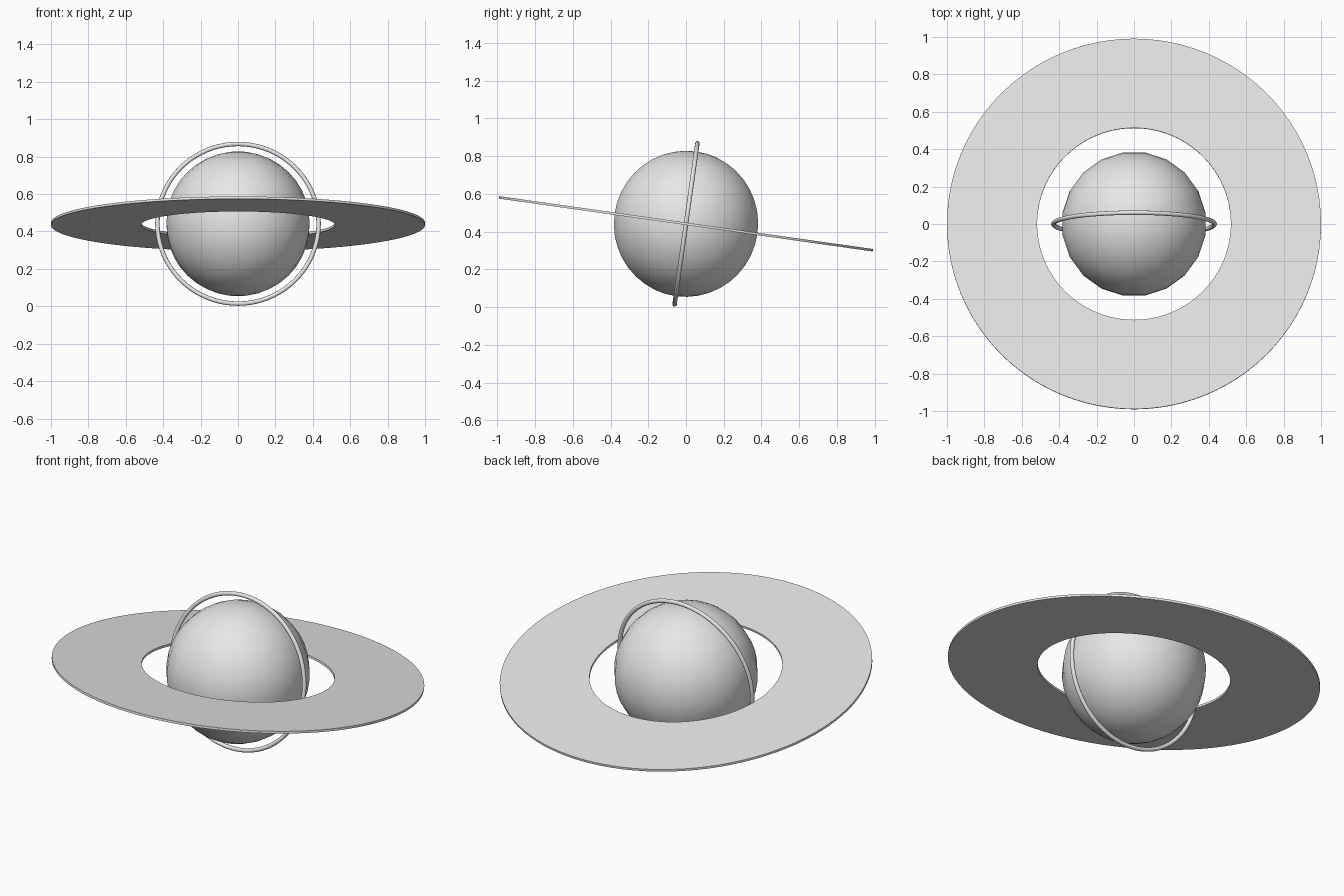
import bpy
import bmesh
import math
from mathutils import Matrix

cube = bpy.data.objects.get("Cube")
if cube:
    bpy.data.objects.remove(cube, do_unlink=True)

CENTER_Z = 0.441
TILT = math.radians(-8.05)

grey = bpy.data.materials.new("light_grey")
grey.use_nodes = True
grey.diffuse_color = (0.8, 0.8, 0.8, 1)
grey.node_tree.nodes["Principled BSDF"].inputs["Base Color"].default_value = (0.8, 0.8, 0.8, 1)


def finish(obj, name, tilt, angle):
    """Name, place, colour and shade the active part."""
    obj.name = name
    obj.location = (0, 0, CENTER_Z)
    obj.rotation_euler = (tilt, 0, 0)
    obj.data.materials.clear()
    obj.data.materials.append(grey)
    bpy.ops.object.select_all(action="DESELECT")
    obj.select_set(True)
    bpy.context.view_layer.objects.active = obj
    bpy.ops.object.shade_smooth_by_angle(angle=math.radians(angle))


def washer(inner, outer, thickness, segments):
    """Flat ring made by spinning a rectangular section."""
    h = thickness / 2
    bm = bmesh.new()
    section = [bm.verts.new((r, 0, z)) for r, z in
               ((inner, -h), (outer, -h), (outer, h), (inner, h))]
    edges = [bm.edges.new((section[i], section[(i + 1) % 4])) for i in range(4)]
    bmesh.ops.spin(bm, geom=section + edges, cent=(0, 0, 0), axis=(0, 0, 1),
                   angle=math.tau, steps=segments)
    bmesh.ops.remove_doubles(bm, verts=bm.verts, dist=0.0001)
    bmesh.ops.recalc_face_normals(bm, faces=bm.faces)
    mesh = bpy.data.meshes.new("ring_mesh")
    bm.to_mesh(mesh)
    bm.free()
    obj = bpy.data.objects.new("ring", mesh)
    bpy.context.collection.objects.link(obj)
    return obj


# Globe, with facets turned so that flat sides face the front
bpy.ops.mesh.primitive_uv_sphere_add(segments=20, ring_count=20, radius=0.387)
globe = bpy.context.object
globe.data.transform(Matrix.Rotation(math.pi / 20, 4, "Z"))
finish(globe, "planet_globe", TILT, 60)

# Wide flat ring, tilted down towards the back
finish(washer(0.518, 1.0, 0.013, 96), "flat_ring", TILT, 30)

# Thin hoop, standing square to the flat ring
bpy.ops.mesh.primitive_torus_add(major_segments=80, minor_segments=12,
                                 major_radius=0.431, minor_radius=0.0118)
finish(bpy.context.object, "upright_hoop", TILT + math.pi / 2 + math.radians(16.1), 60)
hoop = bpy.context.object
hoop.rotation_euler.x = math.pi / 2 - TILT * -1
